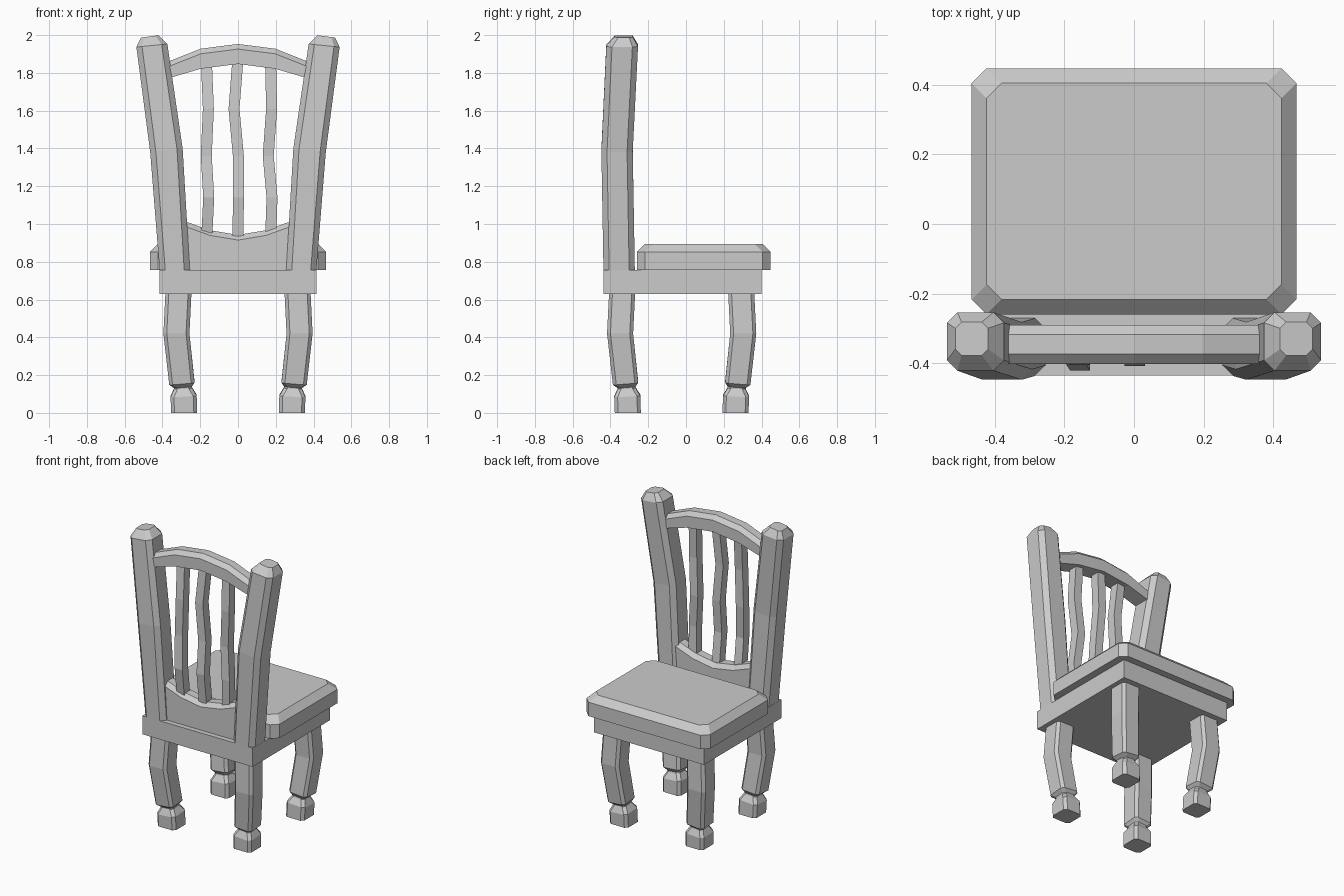
import bpy, bmesh
from mathutils import Vector

if "Cube" in bpy.data.objects:
    bpy.data.objects.remove(bpy.data.objects["Cube"])


def loft(name, rings):
    """Skin a list of equal-length closed rings and cap both ends."""
    bm = bmesh.new()
    loops = [[bm.verts.new(p) for p in ring] for ring in rings]
    n = len(loops[0])
    for a, b in zip(loops, loops[1:]):
        for i in range(n):
            j = (i + 1) % n
            bm.faces.new((a[i], a[j], b[j], b[i]))
    bm.faces.new(loops[0][::-1])
    bm.faces.new(loops[-1])
    bmesh.ops.recalc_face_normals(bm, faces=bm.faces)
    me = bpy.data.meshes.new(name)
    bm.to_mesh(me)
    bm.free()
    ob = bpy.data.objects.new(name, me)
    bpy.context.collection.objects.link(ob)
    return ob


def octagon(cx, cy, z, hx, hy, c, tx=0.0, ty=0.0):
    """Chamfered rectangle, tilted by slopes tx and ty."""
    pts = [(hx, hy - c), (hx - c, hy), (c - hx, hy), (-hx, hy - c),
           (-hx, c - hy), (c - hx, -hy), (hx - c, -hy), (hx, c - hy)]
    return [Vector((cx + x, cy + y, z + tx * x + ty * y)) for x, y in pts]


def rect(cx, cy, z, hx, hy):
    return [Vector((cx + sx * hx, cy + sy * hy, z))
            for sx, sy in ((1, 1), (-1, 1), (-1, -1), (1, -1))]


# Seat cushion with chamfered corners and top edge
loft("seat", [octagon(0, 0.094, 0.757, 0.467, 0.354, 0.043),
              octagon(0, 0.094, 0.852, 0.467, 0.354, 0.043),
              octagon(0, 0.094, 0.895, 0.424, 0.311, 0.043)])

# Apron under the seat
loft("seat_apron", [rect(0, -0.018, 0.63, 0.416, 0.418),
                    rect(0, -0.018, 0.757, 0.416, 0.418)])

# Legs: offset from centre, height, half width, tilt
leg_profile = [(0.285, 0.0, 0.069, 0.0), (0.288, 0.09, 0.069, 0.06),
               (0.291, 0.13, 0.048, 0.06), (0.292, 0.138, 0.048, 0.08),
               (0.297, 0.158, 0.067, 0.08), (0.326, 0.42, 0.069, 0.0),
               (0.315, 0.64, 0.069, 0.0)]
for sx, side in ((-1, "left"), (1, "right")):
    for sy, end in ((-1, "front"), (1, "rear")):
        loft(f"{end}_leg_{side}",
             [octagon(sx * d, sy * d - 0.023, z, h, h, 0.018, -sx * t, -sy * t)
              for d, z, h, t in leg_profile])

# Back posts: x, y, z, half x, half y, chamfer, tilt
post_profile = [(0.335, -0.354, 0.757, 0.08, 0.083, 0.03, 0.0),
                (0.379, -0.365, 1.39, 0.086, 0.083, 0.03, 0.1),
                (0.456, -0.338, 1.945, 0.082, 0.084, 0.03, 0.1),
                (0.467, -0.330, 1.993, 0.047, 0.048, 0.018, 0.13)]
for sx, side in ((-1, "left"), (1, "right")):
    loft(f"back_post_{side}",
         [octagon(sx * x, y, z, hx, hy, c, -sx * t)
          for x, y, z, hx, hy, c, t in post_profile])


# Rails: upper edge chamfered, swept along x stations (x, bottom, top)
def rail(name, stations):
    full = [(-x, b, t) for x, b, t in stations[:0:-1]] + stations
    loft(name, [[Vector((x, -0.346 + y, z)) for y, z in
                 ((-0.056, b), (0.056, b), (0.056, t - 0.027),
                  (0.028, t), (-0.028, t), (-0.056, t - 0.027))]
                for x, b, t in full])


rail("top_rail", [(0.0, 1.847, 1.953), (0.197, 1.822, 1.928),
                  (0.40, 1.762, 1.848)])
rail("lower_rail", [(0.0, 0.757, 0.942), (0.15, 0.757, 0.967),
                    (0.31, 0.757, 1.025)])

# Wavy slats: x and y centres at each height
heights = (0.9, 1.14, 1.36, 1.61, 1.88)
slats = {"left": ((-0.167, -0.155, -0.168, -0.157, -0.168),
                  (-0.346, -0.39, -0.37, -0.375, -0.346)),
         "middle": ((0.0, 0.002, 0.002, -0.021, 0.0),
                    (-0.346, -0.378, -0.36, -0.36, -0.346)),
         "right": ((0.172, 0.18, 0.16, 0.178, 0.172),
                   (-0.346, -0.36, -0.345, -0.36, -0.346))}
for side, (xs, ys) in slats.items():
    loft(f"slat_{side}", [rect(x, y, z, 0.029, 0.031)
                          for x, y, z in zip(xs, ys, heights)])
